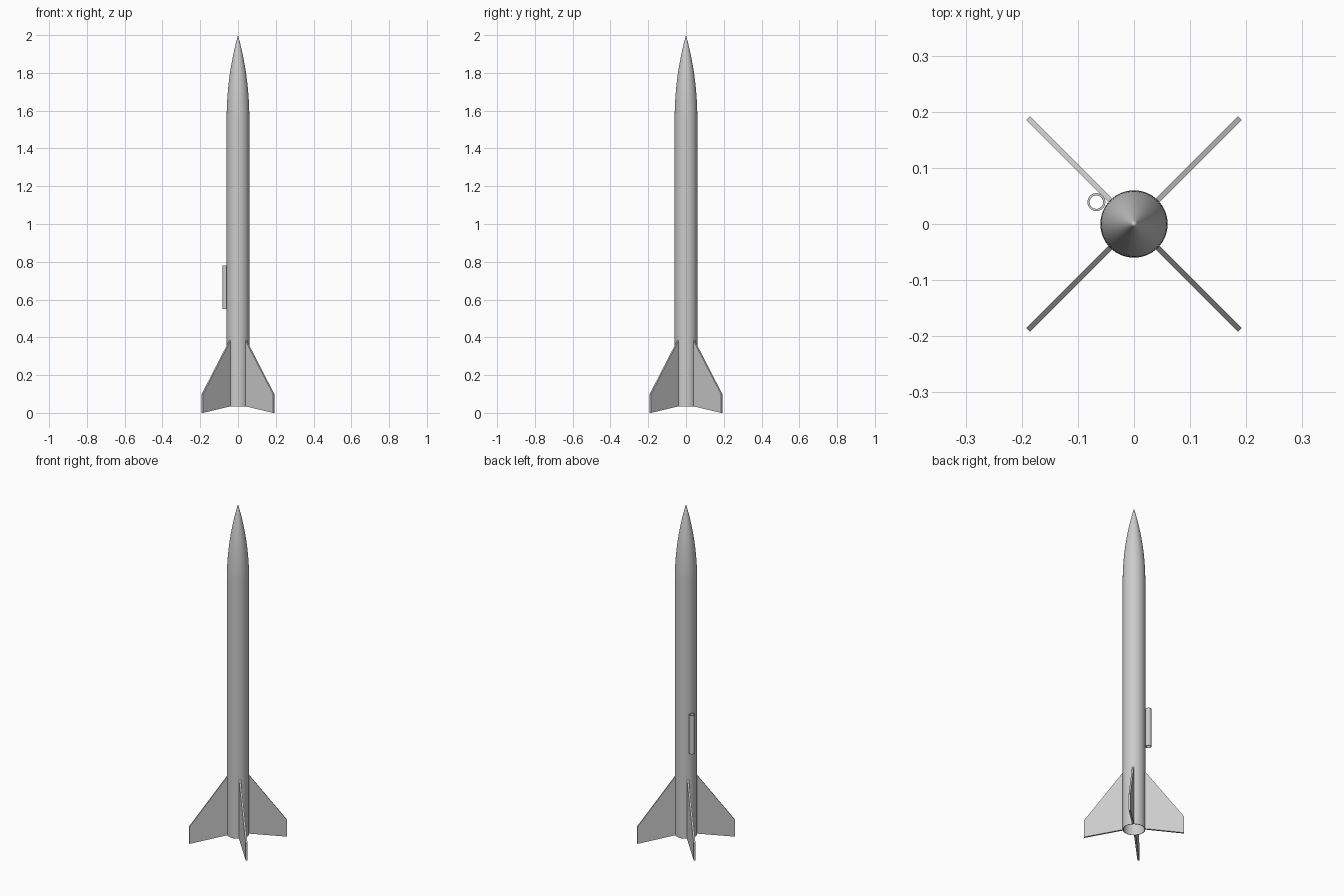
import bpy, bmesh
from math import sqrt, sin, cos, pi, radians
from mathutils import Matrix

if "Cube" in bpy.data.objects:
    bpy.data.objects.remove(bpy.data.objects["Cube"])

grey = bpy.data.materials.new("light grey")
grey.use_nodes = True
COLOUR = (0.6, 0.6, 0.6, 1)
grey.diffuse_color = COLOUR
grey.node_tree.nodes["Principled BSDF"].inputs["Base Color"].default_value = COLOUR

R, BASE, SHOULDER, TIP = 0.06, 0.035, 1.56, 2.0


def finish(name, bm, smooth=True):
    bmesh.ops.remove_doubles(bm, verts=bm.verts, dist=1e-5)
    bmesh.ops.recalc_face_normals(bm, faces=bm.faces)
    mesh = bpy.data.meshes.new(name)
    bm.to_mesh(mesh)
    bm.free()
    mesh.materials.append(grey)
    ob = bpy.data.objects.new(name, mesh)
    bpy.context.collection.objects.link(ob)
    if smooth:
        bpy.ops.object.select_all(action='DESELECT')
        ob.select_set(True)
        bpy.context.view_layer.objects.active = ob
        bpy.ops.object.shade_smooth_by_angle(angle=radians(30))
    return ob


def lathe(name, profile, steps, centre=(0, 0)):
    """Spin a closed (radius, height) profile around a vertical axis."""
    bm = bmesh.new()
    vs = [bm.verts.new((r, 0, z)) for r, z in profile]
    edges = [bm.edges.new((a, b)) for a, b in zip(vs, vs[1:] + vs[:1])]
    bmesh.ops.spin(bm, geom=vs + edges, cent=(0, 0, 0), axis=(0, 0, 1),
                   angle=2 * pi, steps=steps, use_merge=True)
    bmesh.ops.translate(bm, verts=bm.verts, vec=(*centre, 0))
    return finish(name, bm)


def tube(name, outer, inner, low, high, steps, centre=(0, 0)):
    return lathe(name, [(inner, low), (outer, low), (outer, high), (inner, high)],
                 steps, centre)


# Hollow body tube
tube("body_tube", R, R - 0.003, BASE, SHOULDER, 64)

# Nose cone: tangent ogive, closed by a flat base
length = TIP - SHOULDER
arc = (R * R + length * length) / (2 * R)
bm = bmesh.new()
rings = 20
outline = [(0, SHOULDER)]
for i in range(rings):
    h = length * i / rings
    outline.append((sqrt(arc * arc - h * h) + R - arc, SHOULDER + h))
outline.append((0, TIP))
vs = [bm.verts.new((r, 0, z)) for r, z in outline]
edges = [bm.edges.new(pair) for pair in zip(vs, vs[1:])]
bmesh.ops.spin(bm, geom=vs + edges, cent=(0, 0, 0), axis=(0, 0, 1),
               angle=2 * pi, steps=64, use_merge=True)
finish("nose_cone", bm)

# Launch lug beside the body
tube("launch_lug", 0.016, 0.012, 0.55, 0.78, 32, (-0.067, 0.039))

# Four swept fins on the diagonals
FIN = [(R - 0.001, BASE), (0.267, 0), (0.267, 0.1), (R - 0.001, 0.385)]
THICK = 0.01
for i, side in enumerate(("back_left", "back_right", "front_right", "front_left")):
    bm = bmesh.new()
    face = bm.faces.new([bm.verts.new((r, -THICK / 2, z)) for r, z in FIN])
    out = bmesh.ops.extrude_face_region(bm, geom=[face])["geom"]
    bmesh.ops.translate(bm, vec=(0, THICK, 0),
                        verts=[v for v in out if isinstance(v, bmesh.types.BMVert)])
    bmesh.ops.rotate(bm, verts=bm.verts, cent=(0, 0, 0),
                     matrix=Matrix.Rotation(pi / 4 + i * pi / 2, 3, 'Z'))
    finish("fin_" + side, bm, smooth=False)
